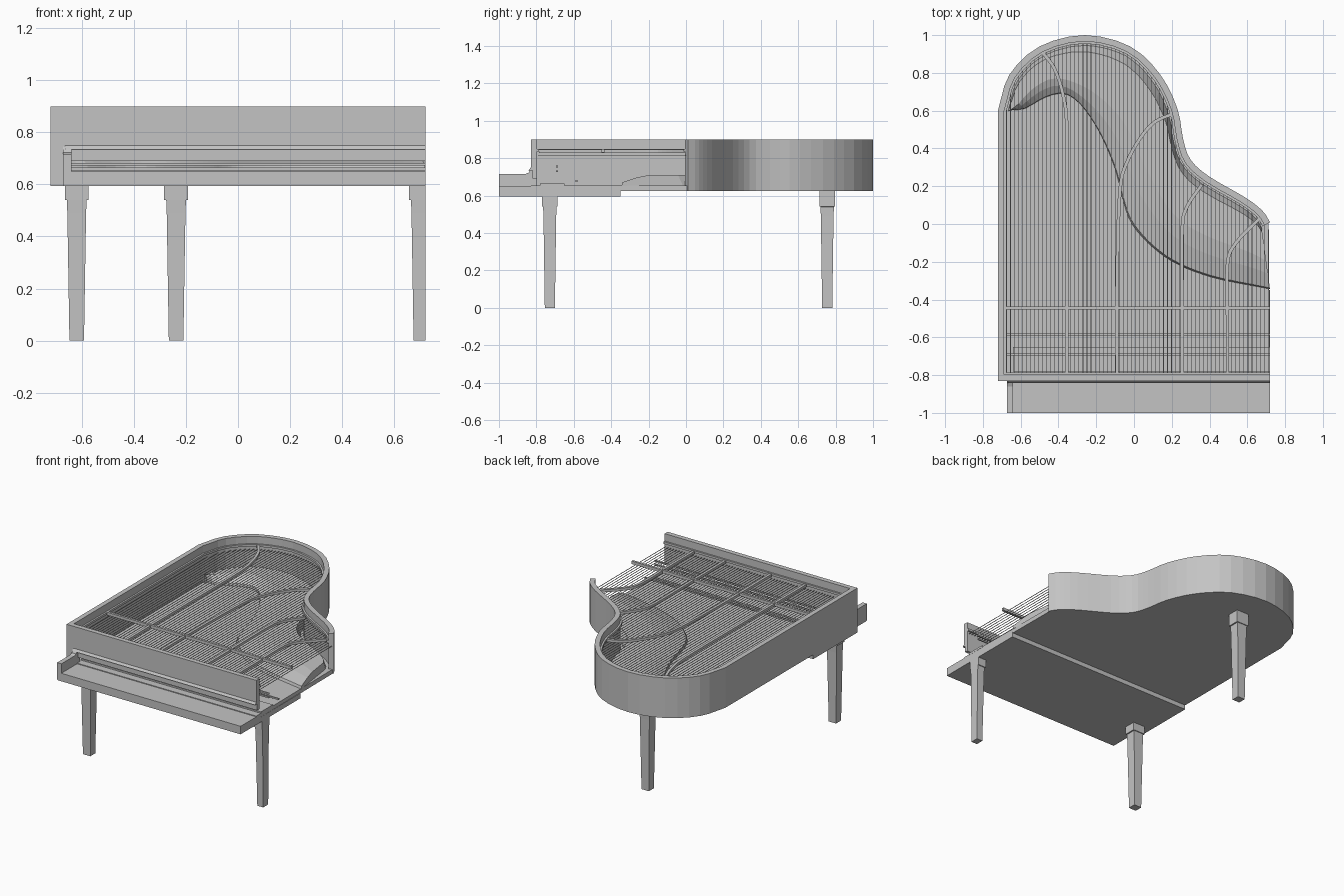
import bpy, bmesh
from mathutils import Vector

cube = bpy.data.objects.get("Cube")
if cube:
    bpy.data.objects.remove(cube)

RIGHT = 0.72  # the flat open side

grey = bpy.data.materials.new("plain_grey")
grey.use_nodes = True
grey.diffuse_color = (0.55, 0.55, 0.55, 1)
grey.node_tree.nodes["Principled BSDF"].inputs["Base Color"].default_value = (0.55, 0.55, 0.55, 1)


def finish(name, bm):
    bmesh.ops.recalc_face_normals(bm, faces=bm.faces)
    mesh = bpy.data.meshes.new(name)
    bm.to_mesh(mesh)
    bm.free()
    mesh.materials.append(grey)
    obj = bpy.data.objects.new(name, mesh)
    bpy.context.collection.objects.link(obj)
    return obj


def loft(bm, rings, caps=True):
    """Join closed rings of points into a tube."""
    rows = [[bm.verts.new(p) for p in ring] for ring in rings]
    n = len(rows[0])
    for a, b in zip(rows, rows[1:]):
        for i in range(n):
            j = (i + 1) % n
            bm.faces.new((a[i], a[j], b[j], b[i]))
    if caps:
        bm.faces.new(rows[0])
        bm.faces.new(rows[-1])


def rect(x0, x1, y0, y1, z):
    return [(x0, y0, z), (x1, y0, z), (x1, y1, z), (x0, y1, z)]


def add_box(bm, x0, x1, y0, y1, z0, z1):
    loft(bm, [rect(x0, x1, y0, y1, z0), rect(x0, x1, y0, y1, z1)])


def box(name, *size):
    bm = bmesh.new()
    add_box(bm, *size)
    return finish(name, bm)


def spline(points, steps):
    """Smooth path through the points."""
    p = [Vector(q) for q in points]
    p = [2 * p[0] - p[1]] + p + [2 * p[-1] - p[-2]]
    out = []
    for a, b, c, d in zip(p, p[1:], p[2:], p[3:]):
        for k in range(steps):
            t = k / steps
            out.append(0.5 * (2 * b + (c - a) * t + (2 * a - 5 * b + 4 * c - d) * t * t
                              + (3 * b - a - 3 * c + d) * t ** 3))
    return out + [p[-2]]


def offset(path, d):
    """Shift a path to its left, kept inside the open side."""
    out = []
    for i, p in enumerate(path):
        t = (path[min(i + 1, len(path) - 1)] - path[max(i - 1, 0)]).normalized()
        q = p + Vector((-t.y, t.x)) * d
        out.append(Vector((min(q.x, RIGHT), q.y)))
    return out


def band(name, path, d0, d1, z0, z1):
    """Upright strip that follows a path."""
    bm = bmesh.new()
    loft(bm, [[(*a, z0), (*b, z0), (*b, z1), (*a, z1)]
              for a, b in zip(offset(path, d0), offset(path, d1))])
    return finish(name, bm)


def resample(path, n):
    lengths = [0]
    for a, b in zip(path, path[1:]):
        lengths.append(lengths[-1] + (b - a).length)
    out, k = [], 0
    for i in range(n):
        s = lengths[-1] * i / (n - 1)
        while k < len(path) - 2 and lengths[k + 1] < s:
            k += 1
        out.append(path[k].lerp(path[k + 1], (s - lengths[k]) / (lengths[k + 1] - lengths[k])))
    return out


# Case outline, from the open side round the tail to the front corner
tail = spline([(.72, .01), (.68, .07), (.59, .14), (.4, .25), (.3, .34), (.26, .45), (.23, .61),
               (.14, .79), (-.02, .94), (-.26, 1), (-.5, .94), (-.66, .79), (-.72, .6)], 3)
outline = tail + [Vector((-.72, -.4)), Vector((-.72, -.83))]
band("rim", outline, 0, 0.033, 0.625, 0.9)
band("rim_ledge", outline, 0.03, 0.045, 0.835, 0.85)

# Bottom board
bm = bmesh.new()
loop = offset(outline, 0.008) + [Vector((RIGHT, -.83))]
loft(bm, [[(*p, z) for p in loop] for z in (0.625, 0.655)])
finish("bottom_board", bm)

# Front wall, its moulding and the recessed panel above the key slot
box("front_wall", -.72, RIGHT, -.83, -.797, .745, .9)
bm = bmesh.new()
loft(bm, [[(x, -.83, .75), (x, -.842, .735), (x, -.797, .735), (x, -.797, .75)] for x in (-.665, RIGHT)])
finish("front_moulding", bm)
box("slot_panel", -.7, RIGHT, -.82, -.797, .69, .74)
box("front_corner", -.72, -.64, -.83, -.797, .6, .75)
box("front_inner_ledge", -.69, RIGHT, -.8, -.785, .835, .85)

# Key bed and arm
box("key_bed", -.72, RIGHT, -.83, -.35, .595, .63)
box("key_shelf", -.67, RIGHT, -1, -.8, .595, .65)
bm = bmesh.new()
side = [(-1, .6), (-1, .715), (-.86, .715), (-.842, .722), (-.83, .745), (-.82, .745), (-.82, .6)]
loft(bm, [[(x, y, z) for y, z in side] for x in (-.672, -.64)])
finish("key_arm", bm)
box("key_tray", -.64, RIGHT, -.78, -.65, .65, .665)

# Raised soundboard between the curved edge and the rim
inner = spline([(.72, -.345), (.4, -.28), (.17, -.18), (0, -.02), (-.06, .13), (-.1, .29), (-.18, .48),
                (-.28, .63), (-.37, .69), (-.47, .67), (-.58, .61), (-.66, .605)], 4)
count = 48
pairs = list(zip(resample(inner, count), resample(offset(tail, 0.052), count)))
section = [(0, 0), (0.02, 0.02), (.25, .045), (.45, .058), (.92, .058), (1, 0)]
bm = bmesh.new()
loft(bm, [[(*a.lerp(b, t), 0.652 + h) for t, h in section] for a, b in pairs])
finish("soundboard", bm)

# Frame braces, straight at the front and bent toward the rim
braces = [
    [(-.355, -.785), (-.355, 0), (-.355, .5), (-.375, .68), (-.42, .82), (-.485, .91)],
    [(-.09, -.785), (-.09, -.3), (-.075, .17), (-.04, .32), (.03, .45), (.11, .54), (.21, .585)],
    [(.255, -.785), (.255, -.4), (.255, -.03), (.28, .09), (.36, .21)],
    [(.495, -.785), (.495, -.5), (.495, -.21), (.54, -.1), (.66, .025)],
]
for i, pts in enumerate(braces):
    band(f"frame_brace_{i + 1}", spline(pts, 4), -.009, .009, .828, .846)
box("frame_cross_bar", -.69, RIGHT, -.453, -.437, .83, .85)

# Thin rods across the case
for i, (y, z) in enumerate([(-.585, .678), (-.69, .755), (-.69, .73)]):
    box(f"cross_rod_{i + 1}", -.685, RIGHT, y - .005, y + .005, z - .005, z + .005)


# Strings, each ending at the rim
def far_end(x):
    edge = offset(tail, 0.035)
    for a, b in zip(edge, edge[1:]):
        if b.x <= x <= a.x and a.x > b.x:
            return a.y + (b.y - a.y) * (a.x - x) / (a.x - b.x)
    return 0


bm = bmesh.new()
total = 66
for i in range(total):
    x = -.675 + 1.385 * i / (total - 1)
    add_box(bm, x - .0015, x + .0015, -.79, far_end(x), .8135, .8165)
finish("strings", bm)


# Tapered legs with a square cap
def leg(name, x, y, top, limit=RIGHT):
    bm = bmesh.new()
    sizes = [(0, .028, .027), (.49, .036, .034), (.54, .038, .036), (.541, .046, .041), (top, .046, .041)]
    loft(bm, [rect(x - w, min(x + w, limit), y - d, y + d, z) for z, w, d in sizes])
    finish(name, bm)


leg("front_right_leg", -.62, -.728, .6)
leg("front_left_leg", .703, -.728, .6)
leg("back_leg", -.238, .755, .63)
